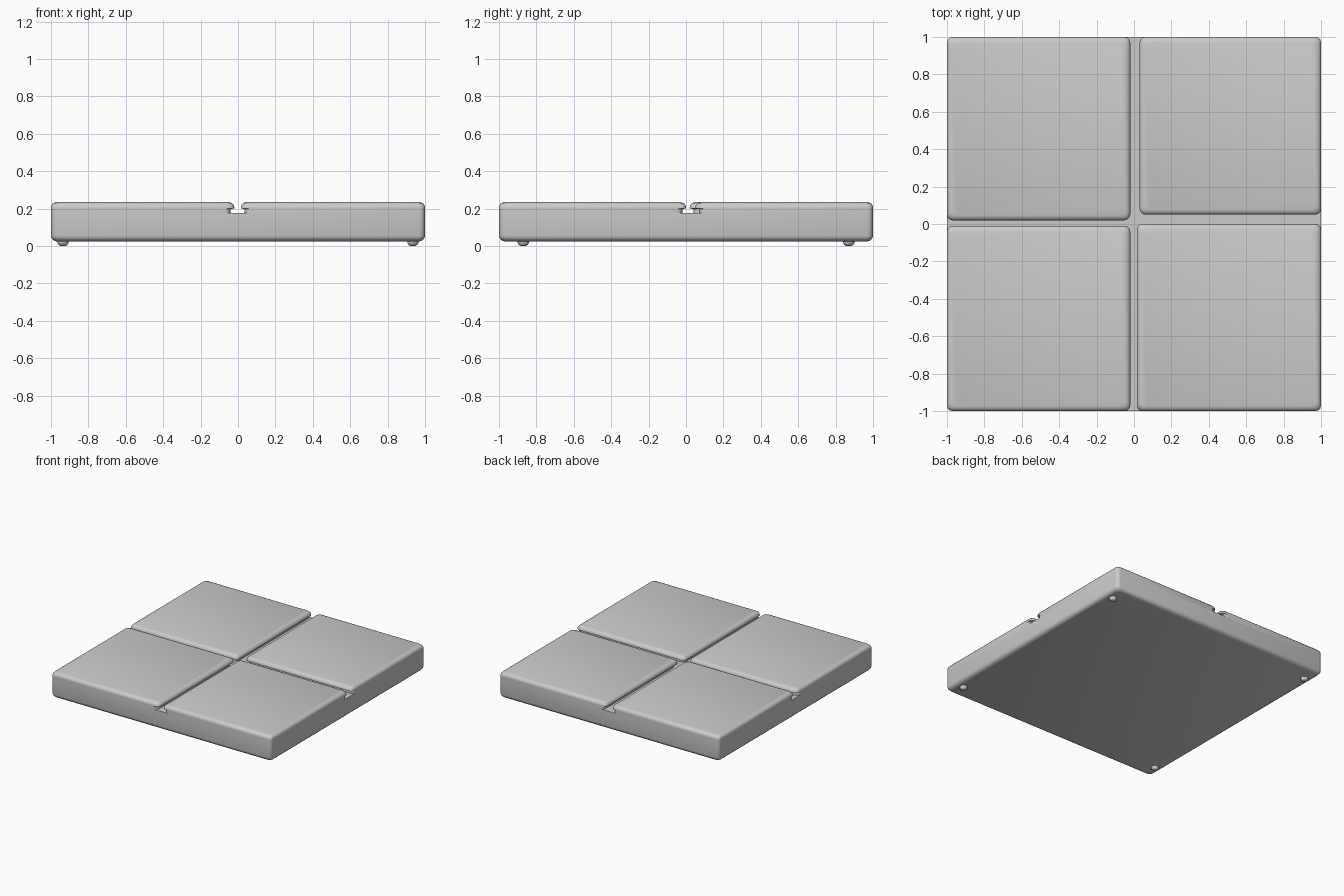
import bpy, bmesh, math

if "Cube" in bpy.data.objects:
    bpy.data.objects.remove(bpy.data.objects["Cube"])


def rounded_rect(x0, x1, y0, y1, r, n=3):
    """Counter-clockwise outline with rounded corners."""
    pts = []
    corners = ((x1 - r, y1 - r), (x0 + r, y1 - r), (x0 + r, y0 + r), (x1 - r, y0 + r))
    for q, (cx, cy) in enumerate(corners):
        for i in range(n + 1):
            a = math.pi / 2 * (q + i / n)
            pts.append((cx + r * math.cos(a), cy + r * math.sin(a)))
    return pts


def loft(name, rings, cap_bottom=True):
    """Skin a stack of (outline, z) rings and cap the ends."""
    bm = bmesh.new()
    loops = [[bm.verts.new((x, y, z)) for x, y in outline] for outline, z in rings]
    n = len(loops[0])
    for a, b in zip(loops, loops[1:]):
        for i in range(n):
            j = (i + 1) % n
            bm.faces.new((a[i], a[j], b[j], b[i]))
    bm.faces.new(loops[-1])
    if cap_bottom:
        bm.faces.new(loops[0][::-1])
    mesh = bpy.data.meshes.new(name)
    bm.to_mesh(mesh)
    bm.free()
    obj = bpy.data.objects.new(name, mesh)
    bpy.context.collection.objects.link(obj)
    bpy.context.view_layer.objects.active = obj
    bpy.ops.object.select_all(action='DESELECT')
    obj.select_set(True)
    bpy.ops.object.shade_smooth_by_angle(angle=math.radians(35))


# Base slab with a softened bottom edge
base = []
for inset, z in ((0.028, 0.025), (0.012, 0.031), (0.003, 0.043), (0, 0.055), (0, 0.175)):
    h = 1 - inset
    base.append((rounded_rect(-h, h, -h, h, 0.03), z))
loft("base_slab", base)

# Four raised pads; the inner sides are undercut above the groove floor
pads = {
    "back_left_pad": (-1, -0.02, 0.02, 1),
    "back_right_pad": (0.03, 1, 0.05, 1),
    "front_left_pad": (-1, -0.02, -1, -0.01),
    "front_right_pad": (0.015, 1, -1, 0.0),
}
for name, (x0, x1, y0, y1) in pads.items():
    rings = []
    for outer, inner, z in ((0, 0.02, 0.175), (0, 0.02, 0.197), (0, 0, 0.201), (0, 0, 0.208),
                            (0.003, 0.003, 0.219), (0.012, 0.012, 0.229), (0.026, 0.026, 0.234)):
        left = outer if x0 == -1 else inner
        right = outer if x1 == 1 else inner
        front = outer if y0 == -1 else inner
        back = outer if y1 == 1 else inner
        rings.append((rounded_rect(x0 + left, x1 - right, y0 + front, y1 - back, 0.03), z))
    loft(name, rings, cap_bottom=False)

# Small rounded feet near the corners
for sx, side in ((-1, "left"), (1, "right")):
    for sy, end in ((-1, "front"), (1, "back")):
        cx, cy = sx * 0.935, sy * 0.87
        foot = []
        for r, z in ((0.014, 0), (0.024, 0.006), (0.03, 0.018), (0.03, 0.03)):
            foot.append((rounded_rect(cx - r, cx + r, cy - r, cy + r, r), z))
        loft(f"{end}_{side}_foot", foot)
